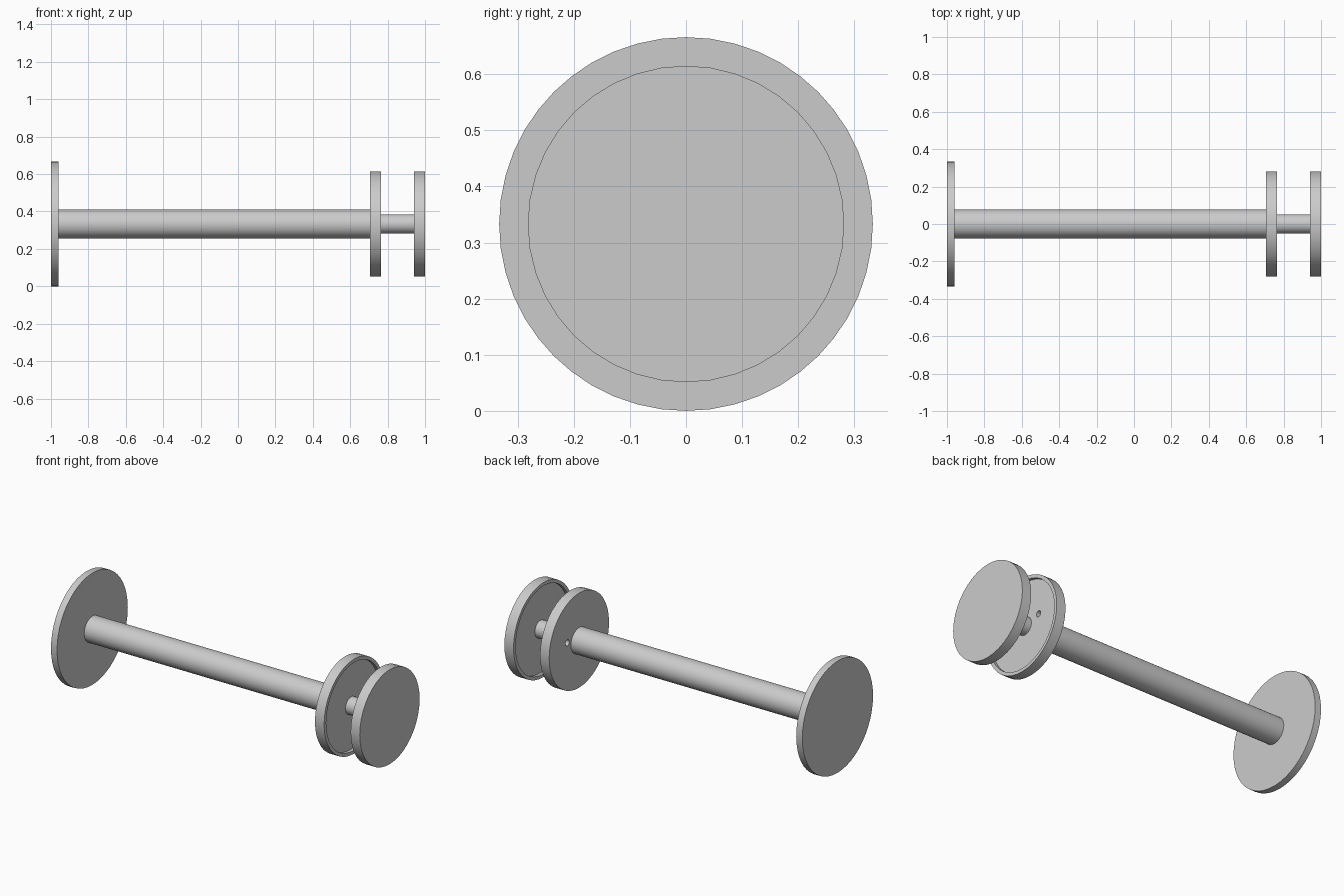
import bpy
import bmesh
from math import sin, cos, pi, radians

cube = bpy.data.objects.get("Cube")
if cube:
    bpy.data.objects.remove(cube, do_unlink=True)

AXIS_Z = 0.333      # height of the shared axis
DISC_R = 0.282      # radius of the paired discs
RIM = 0.02          # lip width and recess depth

grey = bpy.data.materials.new("plain grey")
grey.use_nodes = True
colour = (0.6, 0.6, 0.6, 1)
grey.diffuse_color = colour
grey.node_tree.nodes["Principled BSDF"].inputs["Base Color"].default_value = colour


def turned(name, profile, sides, y=0, z=AXIS_Z):
    """Turn (x, radius) points around an axis along x, with capped ends."""
    bm = bmesh.new()
    rings = []
    for x, r in profile:
        angles = [2 * pi * i / sides for i in range(sides)]
        rings.append([bm.verts.new((x, y + r * sin(a), z + r * cos(a))) for a in angles])
    for a, b in zip(rings, rings[1:]):
        for i in range(sides):
            j = (i + 1) % sides
            bm.faces.new((a[i], a[j], b[j], b[i]))
    bm.faces.new(rings[0])
    bm.faces.new(rings[-1])
    bmesh.ops.recalc_face_normals(bm, faces=bm.faces)
    mesh = bpy.data.meshes.new(name)
    bm.to_mesh(mesh)
    bm.free()
    mesh.materials.append(grey)
    obj = bpy.data.objects.new(name, mesh)
    bpy.context.collection.objects.link(obj)
    return obj


def recessed_disc(name, back, front):
    """Disc with a shallow dish in its front face."""
    floor = front - RIM if front > back else front + RIM
    inner = DISC_R - RIM
    return turned(name, [(back, DISC_R), (front, DISC_R), (front, inner), (floor, inner)], 40)


# Wide end disc, main shaft, and the two dished discs joined by a thin spindle
parts = [
    turned("end_disc", [(-1, AXIS_Z), (-0.96, AXIS_Z)], 48),
    turned("main_shaft", [(-0.965, 0.077), (0.71, 0.077)], 40),
    turned("spindle", [(0.74, 0.052), (0.965, 0.052)], 32),
    recessed_disc("outer_disc", 1.0, 0.94),
]
inner_disc = recessed_disc("inner_disc", 0.705, 0.765)
parts.append(inner_disc)

# Small hole through the inner disc beside the shaft
tilt = radians(14)
cutter = turned("hole_cutter", [(0.65, 0.018), (0.8, 0.018)], 20,
                0.113 * cos(tilt), AXIS_Z + 0.113 * sin(tilt))
cutter.hide_render = True
cut = inner_disc.modifiers.new("hole", 'BOOLEAN')
cut.operation = 'DIFFERENCE'
cut.solver = 'EXACT'
cut.object = cutter
bpy.context.view_layer.objects.active = inner_disc
bpy.ops.object.modifier_apply(modifier="hole")
bpy.data.objects.remove(cutter, do_unlink=True)

# Smooth round walls, crisp edges
bpy.ops.object.select_all(action='DESELECT')
for part in parts:
    part.select_set(True)
bpy.context.view_layer.objects.active = parts[0]
bpy.ops.object.shade_smooth_by_angle(angle=radians(30))
